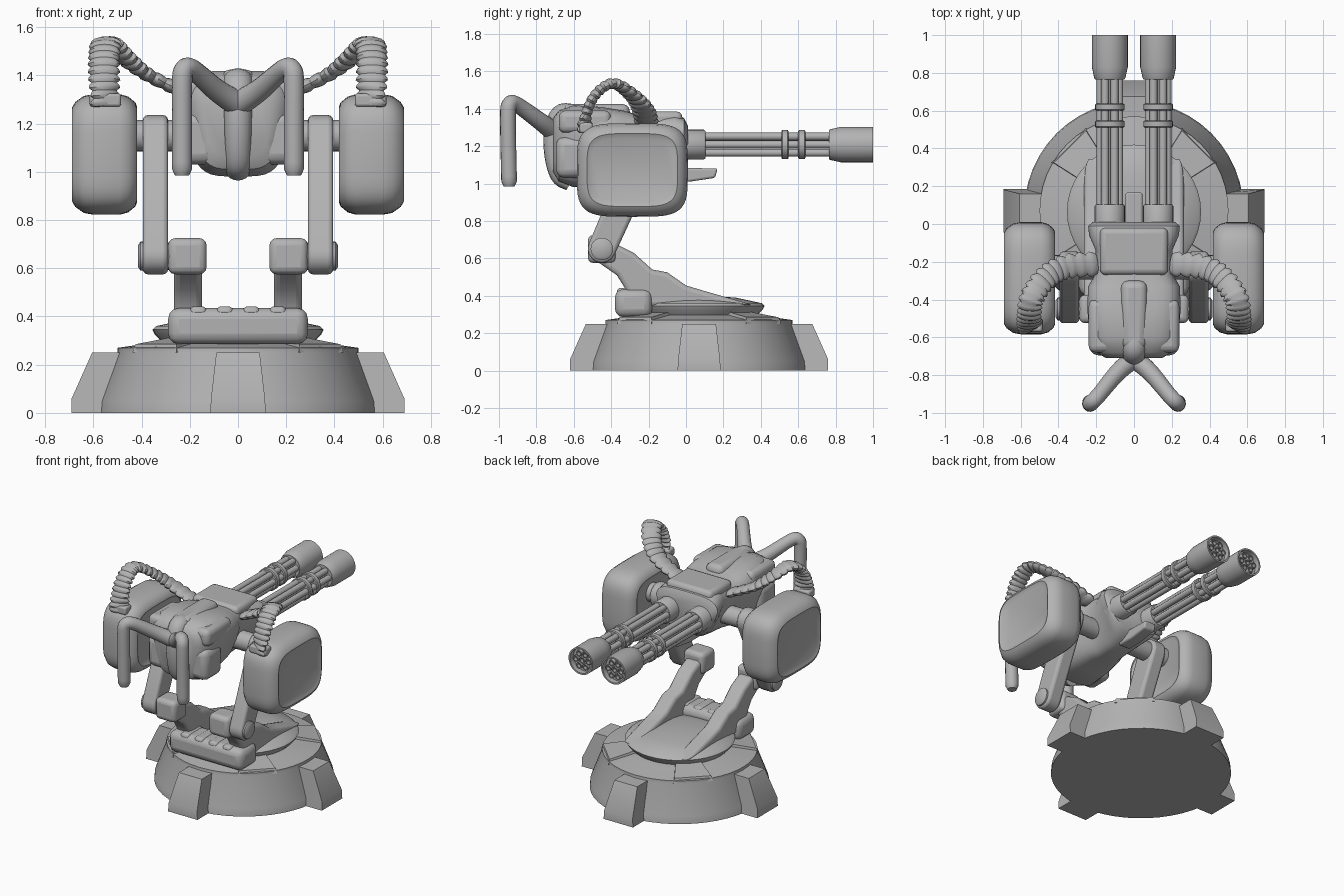
import bpy, bmesh
from math import sin, cos, pi, radians, copysign
from mathutils import Vector, Matrix

if "Cube" in bpy.data.objects:
    bpy.data.objects.remove(bpy.data.objects["Cube"], do_unlink=True)

grey = bpy.data.materials.new("plain grey")
grey.use_nodes = True
grey.diffuse_color = (0.45, 0.45, 0.45, 1)
grey.node_tree.nodes["Principled BSDF"].inputs["Base Color"].default_value = (0.45, 0.45, 0.45, 1)
parts = []
SIDES = (("left", 1), ("right", -1))
BASE = Vector((0, 0.07, 0))


def finish(name, bm, bevel=0, segments=3):
    bmesh.ops.recalc_face_normals(bm, faces=bm.faces)
    mesh = bpy.data.meshes.new(name)
    bm.to_mesh(mesh)
    bm.free()
    mesh.materials.append(grey)
    ob = bpy.data.objects.new(name, mesh)
    bpy.context.collection.objects.link(ob)
    parts.append(ob)
    if bevel:
        mod = ob.modifiers.new("rounding", 'BEVEL')
        mod.width, mod.segments, mod.limit_method = bevel, segments, 'ANGLE'
        mod.angle_limit = radians(35)
    return ob


def loft(name, rings, **kw):
    bm = bmesh.new()
    rows = [[bm.verts.new(p) for p in ring] for ring in rings]
    n = len(rows[0])
    for a, b in zip(rows, rows[1:]):
        for i in range(n):
            j = (i + 1) % n
            bm.faces.new((a[i], a[j], b[j], b[i]))
    bm.faces.new(rows[0])
    bm.faces.new(rows[-1])
    return finish(name, bm, **kw)


def lathe(name, origin, axis, profile, n=24):
    """Profile of (radius, distance along axis)."""
    rot = Vector(axis).to_track_quat('Z', 'Y')
    return loft(name, [[Vector(origin) + rot @ Vector((r * cos(2 * pi * i / n), r * sin(2 * pi * i / n), h))
                        for i in range(n)] for r, h in profile])


def prism(name, outline, x0, x1, bevel=0.02):
    """Side outline of (y, z) pushed across in x."""
    return loft(name, [[Vector((x, y, z)) for y, z in outline] for x in (x0, x1)], bevel=bevel)


def box(name, lo, hi, bevel=0.03):
    outline = [(lo[1], lo[2]), (hi[1], lo[2]), (hi[1], hi[2]), (lo[1], hi[2])]
    return prism(name, outline, lo[0], hi[0], bevel)


def squircle(n, power):
    for i in range(n):
        c, s = cos(2 * pi * i / n), sin(2 * pi * i / n)
        yield copysign(abs(c) ** (2 / power), c), copysign(abs(s) ** (2 / power), s)


def smooth_path(points, steps):
    p = [Vector(q) for q in points]
    p = [2 * p[0] - p[1]] + p + [2 * p[-1] - p[-2]]
    spans, out = len(p) - 3, []
    for k in range(steps + 1):
        u = k / steps * spans
        i = min(int(u), spans - 1)
        t = u - i
        a, b, c, d = p[i:i + 4]
        out.append(0.5 * (2 * b + (c - a) * t + (2 * a - 5 * b + 4 * c - d) * t * t
                          + (3 * b - a - 3 * c + d) * t ** 3))
    return out


def sweep(name, path, wide, thick, scale, side=None, n=16):
    rings = []
    for k, p in enumerate(path):
        t = (path[min(k + 1, len(path) - 1)] - path[max(k - 1, 0)]).normalized()
        w = Vector(side).normalized() if side else Vector((t.y, -t.x, 0)).normalized()
        v = w.cross(t).normalized()
        f = scale(k)
        rings.append([p + f * (w * wide * cos(2 * pi * i / n) + v * thick * sin(2 * pi * i / n))
                      for i in range(n)])
    return loft(name, rings)


def radial_block(name, angle, outline, widths, bevel=0):
    """Block on the base: (radius, height) outline with a half width per point."""
    turn = Matrix.Rotation(angle, 3, 'Z')
    return loft(name, [[BASE + turn @ Vector((r, s * w, z)) for (r, z), w in zip(outline, widths)]
                       for s in (-1, 1)], bevel=bevel)


# Round base with four feet and four raised wedges
lathe("base", BASE, (0, 0, 1), [(0.58, 0), (0.575, 0.05), (0.5, 0.25), (0.5, 0.27), (0.36, 0.29), (0.3, 0.3)], 48)
for k in range(4):
    radial_block("base_foot_%d" % k, k * pi / 2,
                 [(0.4, 0), (0.69, 0), (0.69, 0.06), (0.605, 0.25), (0.4, 0.25)],
                 [0.115, 0.115, 0.112, 0.09, 0.09])
    radial_block("base_wedge_%d" % k, k * pi / 2 + pi / 4,
                 [(0.3, 0.25), (0.49, 0.25), (0.48, 0.285), (0.3, 0.315)], [0.09, 0.13, 0.12, 0.08])

# Turntable with its front block
lathe("turntable", (0, 0.065, 0), (0, 0, 1),
      [(0.3, 0.28), (0.345, 0.325), (0.355, 0.345), (0.34, 0.36), (0.2, 0.39), (0.05, 0.4)], 40)
box("turntable_block", (-0.29, -0.38, 0.285), (0.29, -0.18, 0.435), 0.045)
for k in range(4):
    box("block_rib_%d" % k, (-0.2 + k * 0.11, -0.37, 0.33), (-0.13 + k * 0.11, -0.2, 0.442), 0.02)

# Legs: lower fairing, knee, upper strut and shoulder pivot
knee, shoulder = Vector((-0.45, 0.65)), Vector((-0.23, 1.15))
lean = (shoulder - knee).angle_signed(Vector((1, 0)))
strut = [knee + 0.075 * Vector((cos(lean + pi / 2 + i * pi / 8), sin(lean + pi / 2 + i * pi / 8))) for i in range(9)]
strut += [shoulder + 0.085 * Vector((cos(lean - pi / 2 + i * pi / 8), sin(lean - pi / 2 + i * pi / 8))) for i in range(9)]
fairing = [(-0.5, 0.6), (-0.37, 0.51), (-0.32, 0.43), (-0.3, 0.34), (0.36, 0.35), (0.1, 0.425), (0, 0.455),
           (-0.1, 0.525), (-0.18, 0.54), (-0.28, 0.63), (-0.38, 0.68)]
for label, s in SIDES:
    prism(label + "_lower_leg", fairing, s * 0.15, s * 0.265, 0.025)
    box(label + "_knee_block", (min(s * 0.13, s * 0.29), -0.525, 0.575), (max(s * 0.13, s * 0.29), -0.375, 0.725), 0.03)
    lathe(label + "_knee_pin", (s * 0.25, knee.x, knee.y), (s, 0, 0),
          [(0.055, 0), (0.06, 0.14), (0.06, 0.155), (0.045, 0.165)])
    prism(label + "_upper_leg", strut, s * 0.29, s * 0.395, 0.02)
    lathe(label + "_shoulder_pivot", (s * 0.12, shoulder.x, shoulder.y), (s, 0, 0), [(0.065, 0), (0.065, 0.34)])

# Main body: y, bottom, top, half width, narrowing at the bottom
hull = [(-0.71, 1.06, 1.35, 0.15, 0.7), (-0.68, 1.01, 1.39, 0.2, 0.75), (-0.6, 0.98, 1.42, 0.235, 0.75),
        (-0.45, 0.99, 1.41, 0.25, 0.65), (-0.33, 1.0, 1.39, 0.245, 0.55), (-0.27, 1.0, 1.37, 0.21, 0.5),
        (-0.14, 1.01, 1.37, 0.205, 0.5), (-0.06, 1.03, 1.37, 0.24, 0.5), (-0.01, 1.06, 1.35, 0.245, 0.6),
        (0.01, 1.09, 1.31, 0.22, 0.7)]
loft("body", [[Vector((w * c * (nar + (1 - nar) * min(1, 0.75 * (d + 1))), y, (lo + hi) / 2 + (hi - lo) / 2 * d))
               for c, d in squircle(32, 4)] for y, lo, hi, w, nar in hull])
box("body_top_plate", (-0.18, -0.27, 1.3), (0.18, -0.02, 1.385), 0.03)
box("body_top_ridge", (-0.07, -0.66, 1.34), (0.07, -0.3, 1.425), 0.04)
prism("body_spout", [(-0.1, 1.01), (0.02, 1.01), (0.155, 1.03), (0.17, 1.08), (-0.1, 1.085)], -0.045, 0.045, 0.012)
sweep("nose_ridge", smooth_path([(0, -0.6, 1.37), (0, -0.67, 1.37), (0, -0.71, 1.28), (0, -0.71, 1.15),
                                 (0, -0.68, 1.04), (0, -0.62, 1.0)], 24),
      0.065, 0.055, lambda k: 1 - 0.25 * k / 24, side=(1, 0, 0))
for label, s in SIDES:
    box(label + "_cheek", (min(s * 0.09, s * 0.235), -0.695, 1.03), (max(s * 0.09, s * 0.235), -0.5, 1.25), 0.045)
    box(label + "_brow", (min(s * 0.11, s * 0.24), -0.68, 1.27), (max(s * 0.11, s * 0.24), -0.4, 1.39), 0.035)

    # Handles
    path = smooth_path([(0, -0.71, 1.28), (s * 0.09, -0.79, 1.34), (s * 0.19, -0.91, 1.425), (s * 0.225, -0.945, 1.42),
                        (s * 0.232, -0.952, 1.36), (s * 0.232, -0.95, 1.2), (s * 0.232, -0.945, 0.985)], 48)
    sweep(label + "_handle", path, 0.042, 0.042, lambda k: 0.7 if k == 48 else 1 + 0.25 * max(0, 1 - k / 14),
          side=(0.23, s * 0.22, 0))

    # Side pods: x, size factor
    pod = [(0.43, 0.7), (0.418, 0.78), (0.425, 0.86), (0.455, 0.96), (0.49, 1), (0.6, 1), (0.64, 0.97),
           (0.675, 0.87), (0.688, 0.78), (0.675, 0.68)]
    loft(label + "_pod", [[Vector((s * x, -0.287 + (0.297 - 0.25 * (1 - f)) * c, 1.072 + (0.25 - 0.25 * (1 - f)) * d))
                           for c, d in squircle(48, 4.2)] for x, f in pod])

    # Ribbed feed hose
    path = smooth_path([(s * 0.55, -0.545, 1.27), (s * 0.555, -0.53, 1.38), (s * 0.555, -0.48, 1.48),
                        (s * 0.54, -0.39, 1.535), (s * 0.47, -0.29, 1.475), (s * 0.37, -0.23, 1.4),
                        (s * 0.2, -0.21, 1.32)], 60)
    sweep(label + "_hose", path, 0.064, 0.028, lambda k: (0.84, 1.05, 1.0)[k % 3])
    box(label + "_hose_socket", (s * 0.55 - 0.065, -0.57, 1.27), (s * 0.55 + 0.065, -0.5, 1.325), 0.012)

    # Rotary guns
    gun = (s * 0.128, 0, 1.208)
    lathe(label + "_gun_hub", gun, (0, 1, 0), [(0.08, -0.05), (0.08, 0.095), (0.074, 0.103)])
    for k, y in enumerate((0.51, 0.6)):
        lathe(label + "_gun_ring_%d" % k, gun, (0, 1, 0), [(0.072, y), (0.078, y + 0.005), (0.078, y + 0.033), (0.072, y + 0.038)])
    lathe(label + "_muzzle", gun, (0, 1, 0),
          [(0.078, 0.765), (0.083, 0.775), (0.095, 0.83), (0.095, 1), (0.084, 1), (0.084, 0.96)], 32)
    for k in range(7):
        reach = 0.05 if k else 0
        spot = (gun[0] + reach * cos(k * pi / 3), 0, gun[2] + reach * sin(k * pi / 3))
        lathe(label + "_barrel_%d" % k, spot, (0, 1, 0),
              [(0.021, 0.09), (0.021, 0.985), (0.014, 0.985), (0.014, 0.945)], 12)

# Smooth shading with crisp edges
bpy.ops.object.select_all(action='DESELECT')
for ob in parts:
    ob.select_set(True)
bpy.context.view_layer.objects.active = parts[0]
bpy.ops.object.shade_smooth_by_angle(angle=radians(38))
